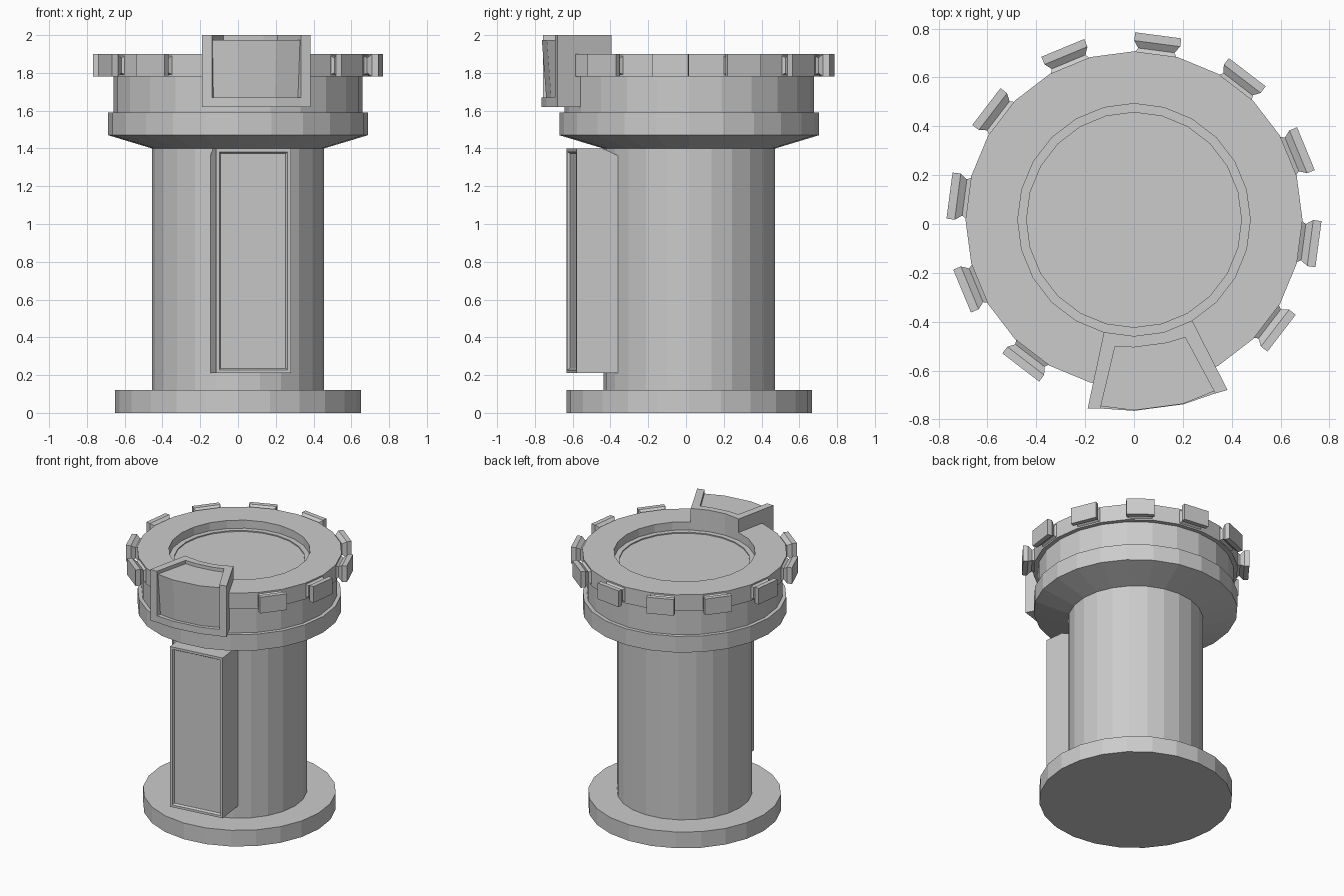
import bpy, bmesh, math
from mathutils import Vector

if "Cube" in bpy.data.objects:
    bpy.data.objects.remove(bpy.data.objects["Cube"], do_unlink=True)

CENTRE_Y = 0.017      # tower axis
FACING = -82.5        # direction of door and hood, degrees
SIDES = 24

grey = bpy.data.materials.new("plain_grey")
grey.use_nodes = True
grey.diffuse_color = (0.6, 0.6, 0.6, 1)
grey.node_tree.nodes["Principled BSDF"].inputs["Base Color"].default_value = (0.6, 0.6, 0.6, 1)


def polar(angle, r, z):
    a = math.radians(angle)
    return Vector((r * math.cos(a), CENTRE_Y + r * math.sin(a), z))


def local(angle, r, side, z):
    """Point at distance r along a direction, shifted sideways."""
    a = math.radians(angle)
    return polar(angle, r, z) + Vector((-math.sin(a), math.cos(a), 0)) * side


def finish(name, bm):
    bmesh.ops.recalc_face_normals(bm, faces=bm.faces)
    mesh = bpy.data.meshes.new(name)
    bm.to_mesh(mesh)
    bm.free()
    mesh.materials.append(grey)
    obj = bpy.data.objects.new(name, mesh)
    bpy.context.collection.objects.link(obj)
    return obj


def loft(loops):
    """Closed solid through matching loops of points."""
    bm = bmesh.new()
    rings = [[bm.verts.new(p) for p in loop] for loop in loops]
    for lower, upper in zip(rings, rings[1:]):
        for i in range(len(lower)):
            j = (i + 1) % len(lower)
            bm.faces.new((lower[i], lower[j], upper[j], upper[i]))
    bm.faces.new(rings[0][::-1])
    bm.faces.new(rings[-1])
    bmesh.ops.recalc_face_normals(bm, faces=bm.faces)
    return bm


def turned(name, profile):
    return finish(name, loft([[polar(i * 360 / SIDES, r, z) for i in range(SIDES)]
                              for r, z in profile]))


# Round tower parts
turned("base", [(0.65, 0), (0.65, 0.12)])
turned("column", [(0.455, 0.12), (0.455, 1.4)])
turned("collar", [(0.455, 1.4), (0.687, 1.47), (0.687, 1.59)])
turned("drum", [(0.66, 1.59), (0.66, 1.78)])
turned("rim", [(0.69, 1.78), (0.69, 1.9), (0.476, 1.9), (0.476, 1.84),
               (0.44, 1.84), (0.44, 1.832)])

# Tabs around the rim, leaving room for the hood
TAB_SECTIONS = [(0.665, 0.095, 0.06), (0.7, 0.075, 0.04),
                (0.728, 0.095, 0.06), (0.762, 0.095, 0.06)]
for k in range(1, 11):
    angle = FACING + 15 + 30 * k
    loops = [[local(angle, r, s * w, 1.84 + t * h)
              for s, t in ((-1, -1), (1, -1), (1, 1), (-1, 1))]
             for r, w, h in TAB_SECTIONS]
    finish(f"rim_tab_{k}", loft(loops))


# Hood: U-shaped wall, bottom lip and the panel held between them
def prism(name, half_outline, z0, z1, bottom_scale=1.0):
    """Extrude an outline mirrored about the facing direction."""
    pts = half_outline + [(-a, r) for a, r in reversed(half_outline)]
    return finish(name, loft([[polar(FACING + a, r * s, z) for a, r in pts]
                              for z, s in ((z0, bottom_scale), (z1, 1.0))]))


prism("hood_frame", [(7.5, 0.476), (22.5, 0.476), (21.3, 0.795),
                     (17.6, 0.785), (16, 0.525), (7.5, 0.522)], 1.62, 2.0)
prism("hood_lip", [(7.5, 0.52), (17, 0.52), (17.8, 0.785), (7.5, 0.782)], 1.62, 1.67)
prism("hood_panel", [(7.5, 0.515), (16.5, 0.515), (17.8, 0.775), (7.5, 0.78)],
      1.66, 1.975, 0.97)

# Tall door box with a framed, sunken front
DOOR_PROFILE = [(0.4, 0.21), (0.628, 0.21), (0.628, 1.4), (0.49, 1.4), (0.4, 1.36)]
door = loft([[local(FACING, r, side, z) for r, z in DOOR_PROFILE]
             for side in (-0.2, 0.2)])
forward = polar(FACING, 1, 0) - polar(FACING, 0, 0)
front = max(door.faces, key=lambda f: f.calc_center_median().dot(forward))
bmesh.ops.inset_region(door, faces=[front], thickness=0.025)
bmesh.ops.inset_region(door, faces=[front], thickness=0.012, depth=-0.015)
finish("door", door)
